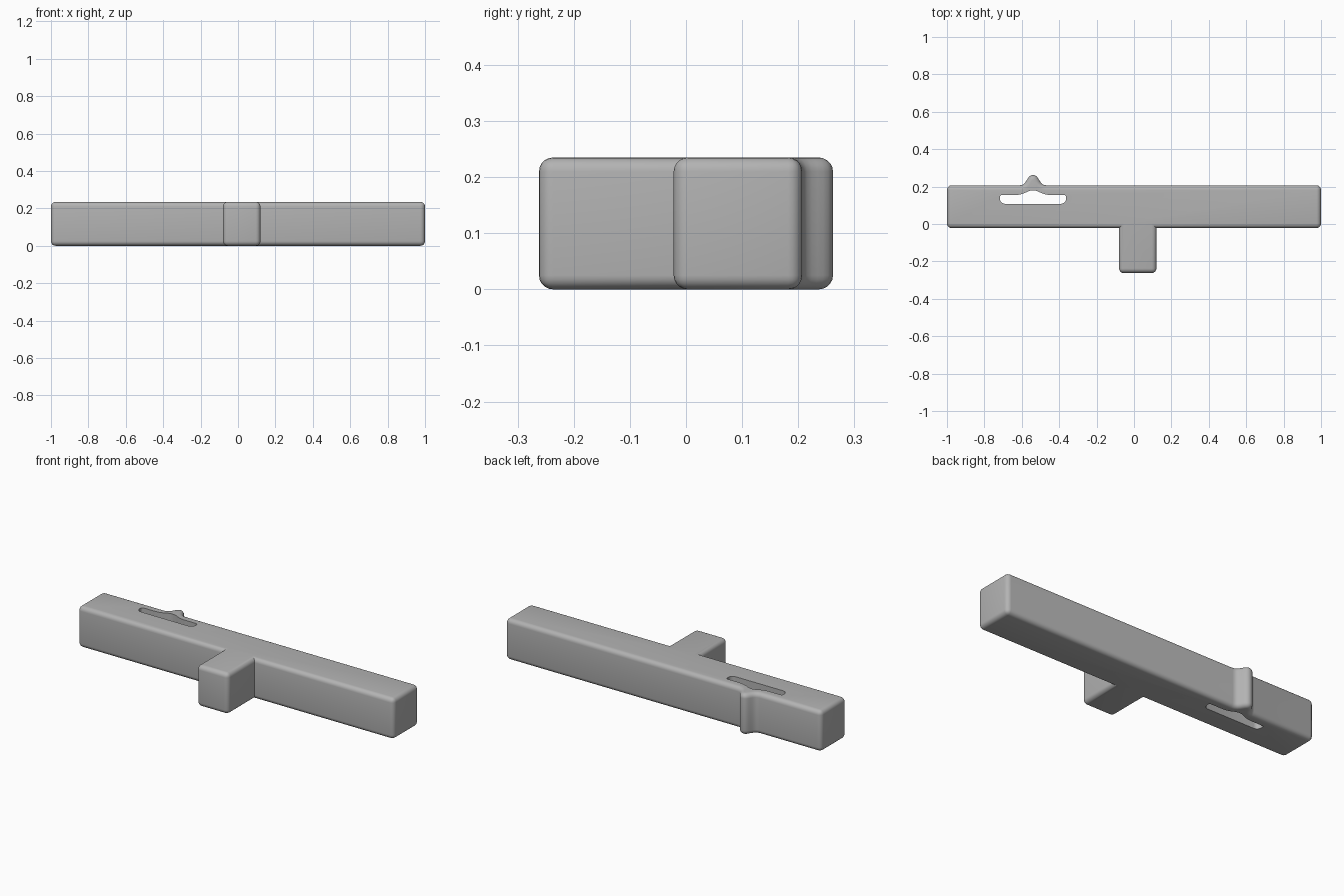
import bpy, bmesh, math
from mathutils import Vector
from mathutils.geometry import interpolate_bezier

cube = bpy.data.objects.get("Cube")
if cube:
    bpy.data.objects.remove(cube)

HEIGHT, RADIUS = 0.235, 0.025
BACK, FRONT, STEM_FRONT = 0.207, -0.022, -0.262
CATCH_X = -0.54

grey = bpy.data.materials.new("plain_grey")
grey.use_nodes = True
colour = (0.45, 0.45, 0.45, 1)
grey.diffuse_color = colour
grey.node_tree.nodes["Principled BSDF"].inputs["Base Color"].default_value = colour


def hump(base, width, rise, shoulder, crown, steps=9):
    """Smooth bump outline, listed from +x to -x."""
    half = interpolate_bezier(Vector((width, base)), Vector((shoulder, base)),
                              Vector((crown, base + rise)), Vector((0, base + rise)), steps)
    right = [(p.x, p.y) for p in half]
    left = [(-x, y) for x, y in reversed(right[:-1])]
    return [(CATCH_X + x, y) for x, y in right + left]


def arc(cx, cy, r, start, end, steps=5):
    """Rounded corner, angles in degrees."""
    angles = [math.radians(start + (end - start) * i / steps) for i in range(steps + 1)]
    return [(cx + r * math.cos(a), cy + r * math.sin(a)) for a in angles]


def extrude(name, outline, low, high, rounded=False, corners=()):
    bm = bmesh.new()
    base = bm.faces.new([bm.verts.new((x, y, low)) for x, y in outline])
    top = bmesh.ops.extrude_face_region(bm, geom=[base], use_keep_orig=True)
    for v in top["geom"]:
        if isinstance(v, bmesh.types.BMVert):
            v.co.z = high
    bmesh.ops.recalc_face_normals(bm, faces=bm.faces)
    if rounded:
        # Round both rims and the outer vertical corners
        def wanted(e):
            a, b = e.verts
            if abs(a.co.z - b.co.z) < 0.001:
                return True
            return any((a.co.xy - Vector(c)).length < 0.001 for c in corners)
        bmesh.ops.bevel(bm, geom=[e for e in bm.edges if wanted(e)], offset=RADIUS,
                        offset_type='OFFSET', segments=5, profile=0.5,
                        affect='EDGES', clamp_overlap=False)
    mesh = bpy.data.meshes.new(name)
    bm.to_mesh(mesh)
    bm.free()
    mesh.materials.append(grey)
    obj = bpy.data.objects.new(name, mesh)
    bpy.context.collection.objects.link(obj)
    return obj


# Long bar with front stem and rear catch, as one rounded body
front_corners = [(-1, FRONT), (1, FRONT)]
stem_corners = [(-0.08, STEM_FRONT), (0.12, STEM_FRONT)]
back_corners = [(1, BACK), (-1, BACK)]
outline = ([front_corners[0], (-0.08, FRONT)] + stem_corners
           + [(0.12, FRONT), front_corners[1], back_corners[0]]
           + hump(BACK, 0.07, 0.055, 0.03, 0.036) + [back_corners[1]])
body = extrude("bar_with_stem", outline, 0, HEIGHT, True,
               front_corners + stem_corners + back_corners)

# Slot behind the catch, cut right through
slot_outline = (arc(-0.69, 0.135, 0.027, 180, 270) + arc(-0.39, 0.135, 0.027, 270, 360)
                + arc(-0.373, 0.145, 0.01, 0, 90)
                + hump(0.155, 0.10, 0.025, 0.04, 0.035)
                + arc(-0.707, 0.145, 0.01, 90, 180))
cutter = extrude("slot_cutter", slot_outline, -0.1, HEIGHT + 0.1)
cutter.hide_render = True

cut = body.modifiers.new("slot", 'BOOLEAN')
cut.operation = 'DIFFERENCE'
cut.solver = 'EXACT'
cut.object = cutter
bpy.ops.object.select_all(action='DESELECT')
body.select_set(True)
bpy.context.view_layer.objects.active = body
bpy.ops.object.modifier_apply(modifier="slot")
bpy.data.objects.remove(cutter)
bpy.ops.object.shade_smooth_by_angle(angle=math.radians(35))
